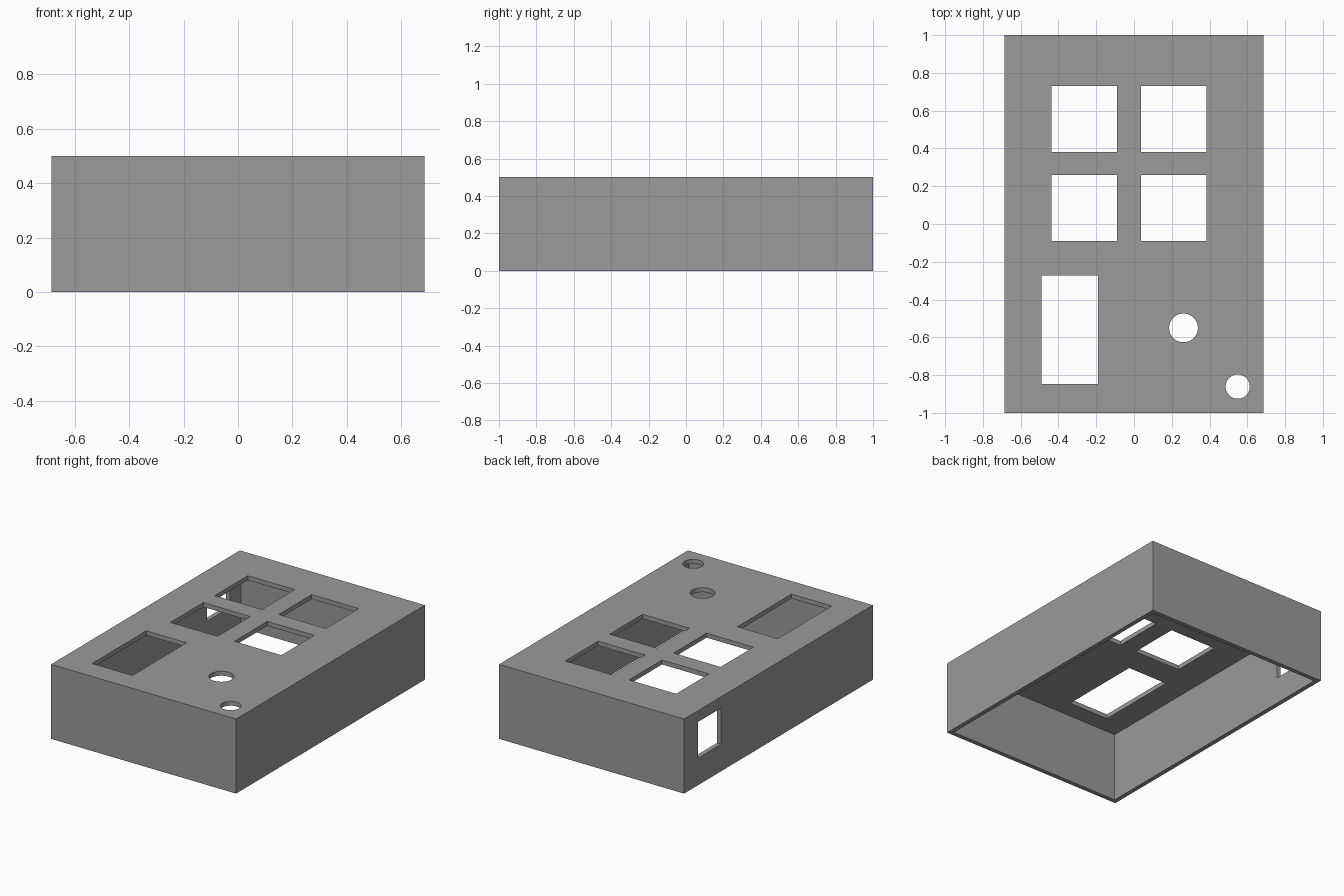
import bpy, bmesh
from mathutils import Matrix, Vector

if "Cube" in bpy.data.objects:
    bpy.data.objects.remove(bpy.data.objects["Cube"])

W, D, H, T = 0.686, 1.0, 0.5, 0.03   # half width, half depth, height, wall


def add_box(bm, lo, hi):
    lo, hi = Vector(lo), Vector(hi)
    m = Matrix.Translation((lo + hi) / 2) @ Matrix.Diagonal((*(hi - lo), 1))
    bmesh.ops.create_cube(bm, size=1, matrix=m)


def make_object(name, bm):
    mesh = bpy.data.meshes.new(name)
    bm.to_mesh(mesh)
    bm.free()
    obj = bpy.data.objects.new(name, mesh)
    bpy.context.collection.objects.link(obj)
    return obj


# Enclosure block in dark grey
bm = bmesh.new()
add_box(bm, (-W, -D, 0), (W, D, H))
case = make_object("enclosure", bm)
grey = bpy.data.materials.new("dark_grey")
grey.diffuse_color = (0.325, 0.325, 0.325, 1)
grey.use_nodes = True
grey.node_tree.nodes["Principled BSDF"].inputs["Base Color"].default_value = grey.diffuse_color
case.data.materials.append(grey)

# Hollow interior, open underneath
bm = bmesh.new()
add_box(bm, (-W + T, -D + T, -0.2), (W - T, D - T, H - T))
cavity = make_object("cavity_cutter", bm)

# Openings through the top and the left wall
bm = bmesh.new()
z0, z1 = H - 2 * T, H + 0.1
for x in (-0.438, 0.036):
    for y in (-0.09, 0.381):
        add_box(bm, (x, y, z0), (x + 0.349, y + 0.349, z1))   # button windows
add_box(bm, (-0.489, -0.847, z0), (-0.19, -0.273, z1))        # display window
for x, y, r in ((0.262, -0.55, 0.076), (0.549, -0.861, 0.064)):  # round holes
    bmesh.ops.create_cone(bm, cap_ends=True, segments=48, radius1=r, radius2=r,
                          depth=z1 - z0,
                          matrix=Matrix.Translation((x, y, (z0 + z1) / 2)))
add_box(bm, (-W - 0.1, 0.608, 0.182), (-W + 2 * T, 0.85, 0.424))  # side port
openings = make_object("openings_cutter", bm)

# Cut the enclosure, then remove the cutters
bpy.context.view_layer.objects.active = case
for cutter in (cavity, openings):
    cutter.hide_render = True
    cutter.data.materials.append(grey)
    mod = case.modifiers.new(cutter.name, 'BOOLEAN')
    mod.operation = 'DIFFERENCE'
    mod.solver = 'EXACT'
    mod.object = cutter
    bpy.ops.object.modifier_apply(modifier=mod.name)
    bpy.data.objects.remove(cutter)

# Smooth hole walls, crisp edges
case.select_set(True)
bpy.ops.object.shade_smooth_by_angle()
